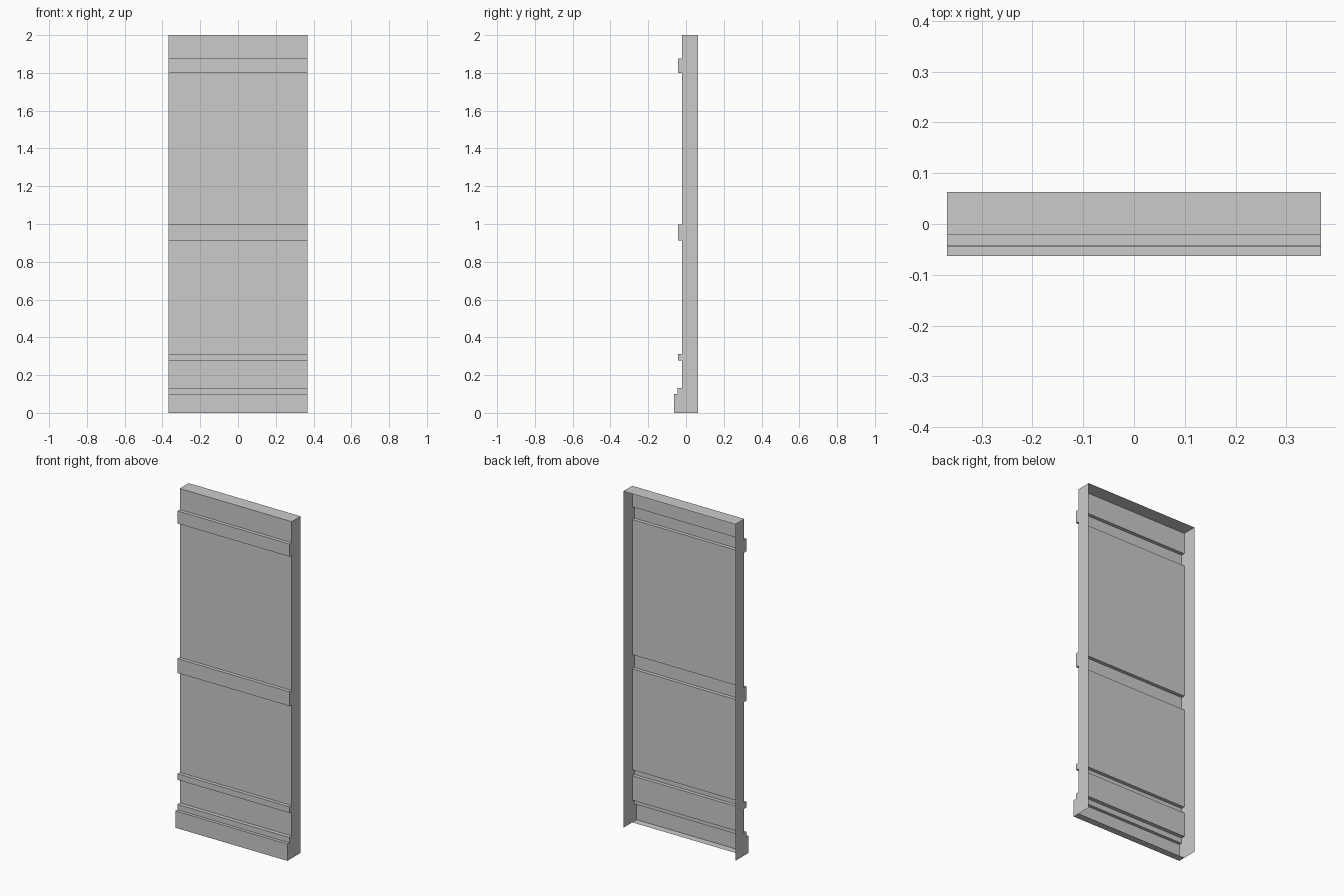
import bpy
import bmesh

if "Cube" in bpy.data.objects:
    bpy.data.objects.remove(bpy.data.objects["Cube"])

W = 0.368            # half width
BACK = 0.0625        # rear edge
WALL = -0.021        # plain wall plane

# mouldings: (bottom z, top z, front y)
bands = [(0.0, 0.10, -0.0625), (0.10, 0.132, -0.044), (0.277, 0.313, -0.042),
         (0.912, 0.997, -0.042), (1.80, 1.875, -0.042)]

# stepped front profile in (y, z), from the foot upwards
profile = []
z = 0.0
for lo, hi, y in bands:
    if lo > z:
        profile += [(WALL, z), (WALL, lo)]
    profile += [(y, lo), (y, hi)]
    z = hi
profile += [(WALL, z), (WALL, 2.0)]


def make_part(name, faces):
    bm = bmesh.new()
    for pts in faces:
        bm.faces.new([bm.verts.new(p) for p in pts])
    bmesh.ops.remove_doubles(bm, verts=bm.verts, dist=1e-5)
    mesh = bpy.data.meshes.new(name)
    bm.to_mesh(mesh)
    bm.free()
    ob = bpy.data.objects.new(name, mesh)
    bpy.context.collection.objects.link(ob)
    return ob


def strip(a, b):
    # quad across the panel width between two profile points
    return [(-W, *a), (W, *a), (W, *b), (-W, *b)]


# thin front sheet with stepped mouldings, plus the short sole under the base
front = [strip(a, b) for a, b in zip(profile, profile[1:])]
front.append(strip((WALL, 0.0), profile[0]))
make_part("moulded_front", front)

# top cap
make_part("top_cap", [strip((WALL, 2.0), (BACK, 2.0))])

# end panels following the profile; the back stays open
outline = profile + [(BACK, 2.0), (BACK, 0.0)]
make_part("right_end", [[(W, *p) for p in reversed(outline)]])
make_part("left_end", [[(-W, *p) for p in outline]])
